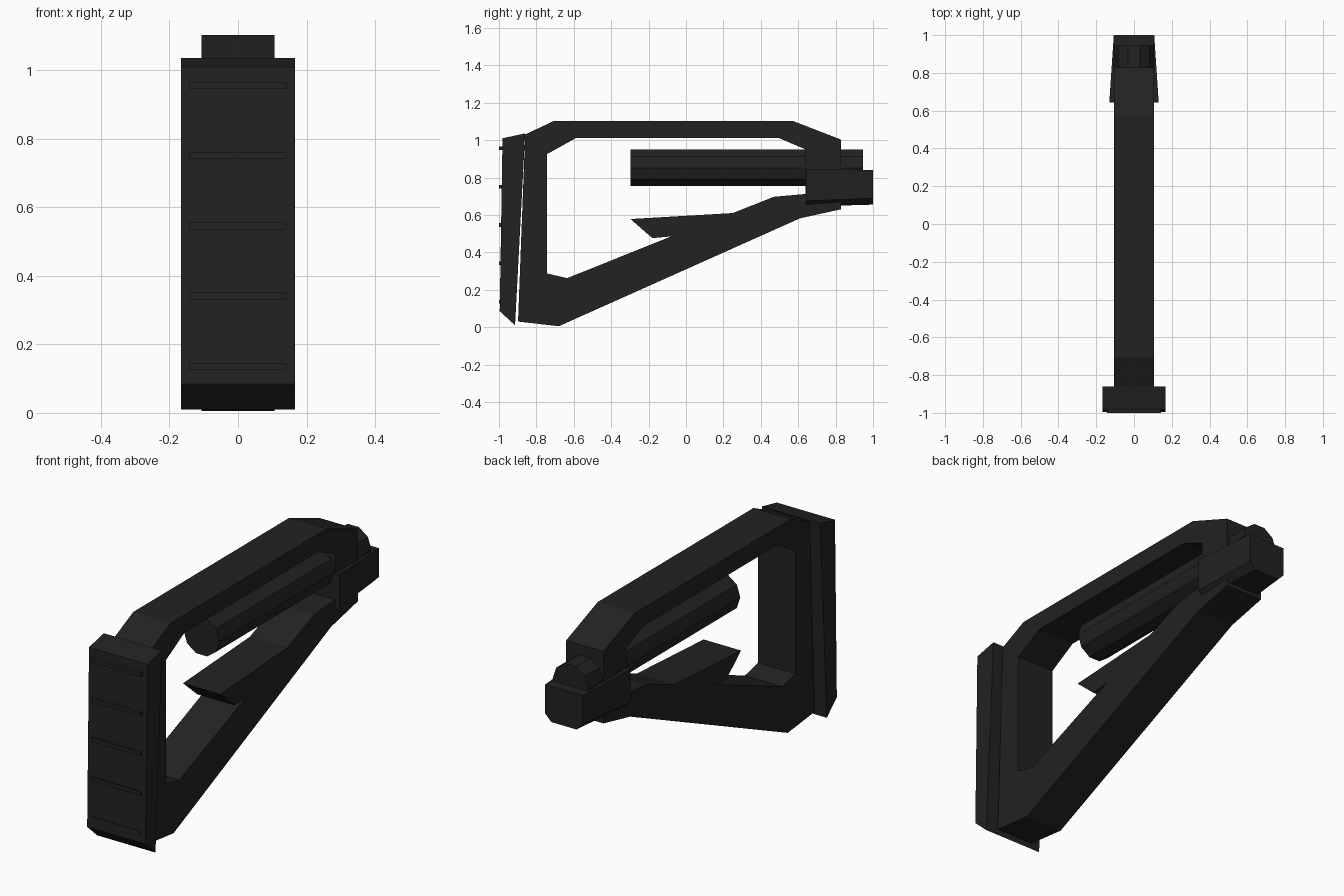
import bpy, bmesh, math
from mathutils import Vector, Matrix

if "Cube" in bpy.data.objects:
    bpy.data.objects.remove(bpy.data.objects["Cube"])

black = bpy.data.materials.new("matte_black")
black.diffuse_color = (0.016, 0.016, 0.016, 1)
black.use_nodes = True
black.node_tree.nodes["Principled BSDF"].inputs["Base Color"].default_value = black.diffuse_color


def finish(name, bm):
    bmesh.ops.recalc_face_normals(bm, faces=bm.faces)
    mesh = bpy.data.meshes.new(name)
    bm.to_mesh(mesh)
    bm.free()
    mesh.materials.append(black)
    obj = bpy.data.objects.new(name, mesh)
    bpy.context.collection.objects.link(obj)
    return obj


def side_profile(name, loops, half):
    """Extrude closed (y, z) loops across x; the second loop is a hole."""
    bm = bmesh.new()
    edges = []
    for loop in loops:
        vs = [bm.verts.new((-half, y, z)) for y, z in loop]
        edges += [bm.edges.new((vs[i - 1], vs[i])) for i in range(len(vs))]
    bmesh.ops.triangle_fill(bm, edges=edges, use_beauty=True, normal=(1, 0, 0))
    ext = bmesh.ops.extrude_face_region(bm, geom=bm.faces[:], use_keep_orig=True)
    moved = [v for v in ext["geom"] if isinstance(v, bmesh.types.BMVert)]
    bmesh.ops.translate(bm, verts=moved, vec=(2 * half, 0, 0))
    return finish(name, bm)


# Skeleton frame with the barbed spur as part of its opening
outer = [(-0.86, 1.03), (-0.705, 1.103), (0.57, 1.103), (0.828, 1.003),
         (0.828, 0.63), (0.61, 0.582), (-0.68, 0.005), (-0.898, 0.03)]
inner = [(-0.743, 0.925), (-0.59, 1.01), (0.5, 1.01), (0.64, 0.95),
         (0.64, 0.712), (0.47, 0.697), (0.25, 0.61), (-0.297, 0.578),
         (-0.18, 0.476), (-0.08, 0.485), (-0.635, 0.262), (-0.743, 0.287)]
side_profile("stock_frame", [outer, inner], 0.107)

# Butt pad
side_profile("butt_pad", [[(-0.981, 1.01), (-0.86, 1.036),
                           (-0.914, 0.01), (-0.996, 0.085)]], 0.167)

# Grip ribs across the pad
for i in range(5):
    z = 0.136 + i * 0.205
    side_profile(f"pad_rib_{i + 1}", [[(-1.0, z - 0.01), (-1.0, z + 0.01),
                                       (-0.975, z + 0.01), (-0.975, z - 0.01)]], 0.142)

# Ten-sided buffer tube
bm = bmesh.new()
bmesh.ops.create_cone(bm, cap_ends=True, segments=10, radius1=0.1025,
                      radius2=0.1025, depth=1.243)
# put a corner on each side so the top is flat
first = max(bm.verts, key=lambda v: v.co.x).co
turn = -math.atan2(first.y, first.x)
bmesh.ops.transform(bm, verts=bm.verts, matrix=Matrix.Translation((0, 0.3235, 0.852))
                    @ Matrix.Rotation(math.pi / 2, 4, 'X') @ Matrix.Rotation(turn, 4, 'Z'))
finish("buffer_tube", bm)

# Tapered collar with chamfered lower corners
bm = bmesh.new()
rings = []
for y, w, top, low, bottom in [(0.642, 0.131, 0.847, 0.675, 0.645),
                               (1.0, 0.107, 0.84, 0.69, 0.655)]:
    pts = [(-w, top), (w, top), (w, low), (w - 0.035, bottom),
           (-w + 0.035, bottom), (-w, low)]
    rings.append([bm.verts.new((x, y, z)) for x, z in pts])
a, b = rings
for i in range(6):
    bm.faces.new((a[i - 1], a[i], b[i], b[i - 1]))
bm.faces.new(a)
bm.faces.new(b)
finish("front_collar", bm)
